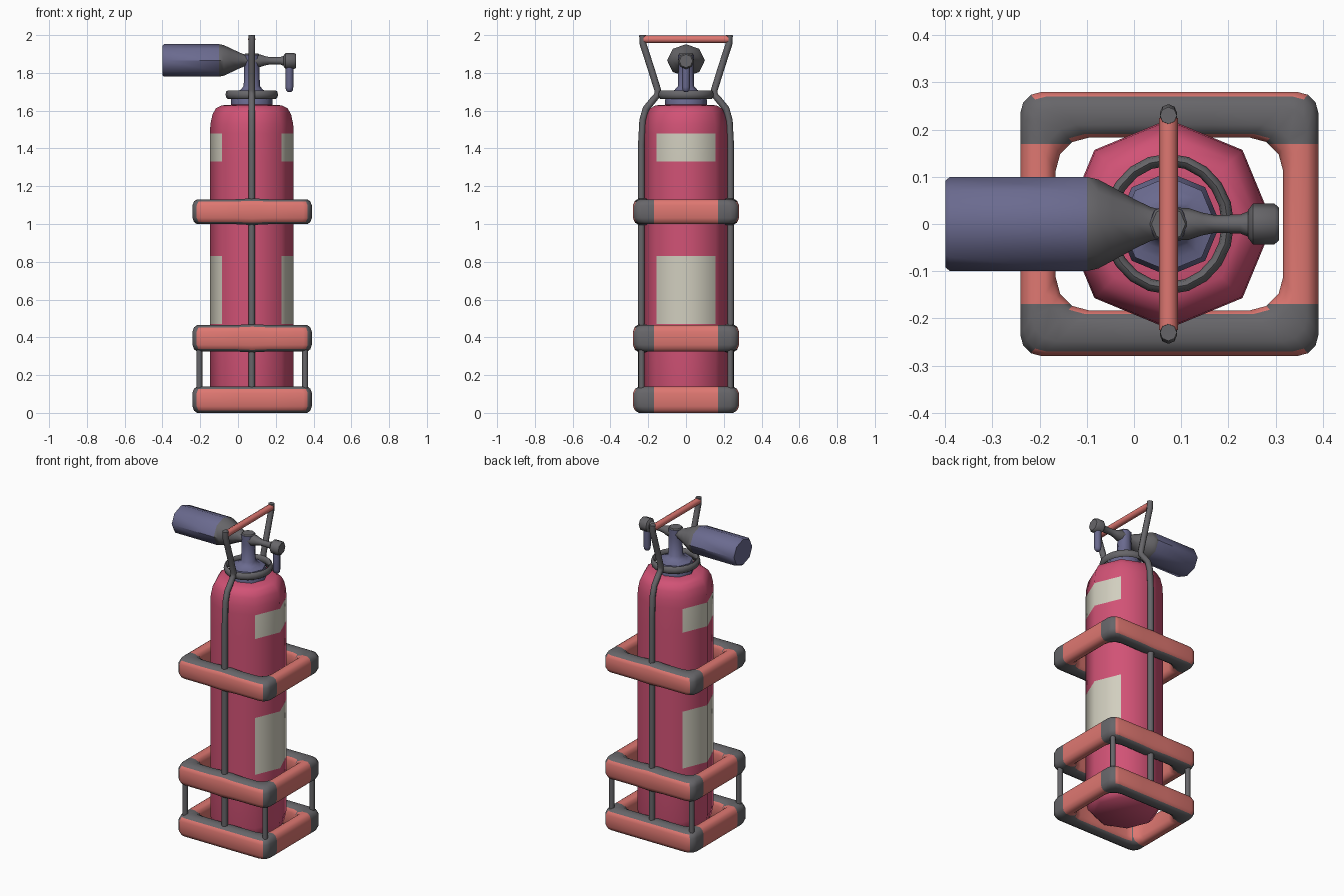
import bpy, bmesh, math
from mathutils import Vector, Matrix

if "Cube" in bpy.data.objects:
    bpy.data.objects.remove(bpy.data.objects["Cube"])

CX = 0.073  # axis of bottle and cage


def mat(name, rgb):
    m = bpy.data.materials.new(name)
    m.diffuse_color = (*rgb, 1)
    m.use_nodes = True
    m.node_tree.nodes["Principled BSDF"].inputs["Base Color"].default_value = m.diffuse_color
    return m


PINK = mat("pink_red", (0.64, 0.085, 0.18))
CORAL = mat("coral", (0.73, 0.185, 0.165))
GRAY = mat("dark_gray", (0.135, 0.132, 0.142))
VIOLET = mat("slate_violet", (0.145, 0.145, 0.275))
CREAM = mat("cream", (0.64, 0.62, 0.52))


def shade(o, angle):
    bpy.ops.object.select_all(action='DESELECT')
    o.select_set(True)
    bpy.context.view_layer.objects.active = o
    bpy.ops.object.shade_smooth_by_angle(angle=math.radians(angle))


def finish(name, bm, mats, rule=None, angle=50):
    bmesh.ops.recalc_face_normals(bm, faces=bm.faces)
    bm.normal_update()
    if rule:
        for f in bm.faces:
            f.material_index = rule(f.calc_center_median(), f.normal)
    me = bpy.data.meshes.new(name)
    bm.to_mesh(me)
    bm.free()
    o = bpy.data.objects.new(name, me)
    bpy.context.collection.objects.link(o)
    for m in mats:
        me.materials.append(m)
    shade(o, angle)
    return o


def bridge(bm, rings, closed=False):
    n = len(rings[0])
    pairs = list(zip(rings, rings[1:])) + ([(rings[-1], rings[0])] if closed else [])
    for a, b in pairs:
        for i in range(n):
            bm.faces.new((a[i], a[(i + 1) % n], b[(i + 1) % n], b[i]))
    if not closed:
        bm.faces.new(rings[0])
        bm.faces.new(rings[-1])


def lathe(name, profile, mats, loc=(CX, 0, 0), sides=8, along_x=False, squash=1, rule=None, angle=50):
    """Turn (radius, position) pairs about z, or about x when along_x."""
    bm = bmesh.new()
    rings = []
    for r, t in profile:
        ring = []
        for i in range(sides):
            a = 2 * math.pi * i / sides
            c, s = r * math.cos(a), r * math.sin(a)
            p = Vector((t, c, s * squash)) if along_x else Vector((c, s, t))
            ring.append(bm.verts.new(p + Vector(loc)))
        rings.append(ring)
    bridge(bm, rings)
    return finish(name, bm, mats, rule, angle)


def tube(name, pts, r, m, sides=2):
    cu = bpy.data.curves.new(name, 'CURVE')
    cu.dimensions = '3D'
    cu.bevel_depth = r
    cu.bevel_resolution = sides
    cu.use_fill_caps = True
    sp = cu.splines.new('POLY')
    sp.points.add(len(pts) - 1)
    for q, p in zip(sp.points, pts):
        q.co = (*p, 1)
    o = bpy.data.objects.new(name, cu)
    bpy.context.collection.objects.link(o)
    cu.materials.append(m)
    bpy.ops.object.select_all(action='DESELECT')
    o.select_set(True)
    bpy.context.view_layer.objects.active = o
    bpy.ops.object.convert(target='MESH')
    shade(bpy.context.view_layer.objects.active, 50)


def rounded_rect(hx, hy, r):
    """Loop of points; the long bars get extra points around the middle."""
    pts = []
    for k, (sx, sy) in enumerate(((1, 1), (-1, 1), (-1, -1), (1, -1))):
        for j in range(4):
            a = math.radians(90 * k + 30 * j)
            pts.append((sx * (hx - r) + r * math.cos(a), sy * (hy - r) + r * math.sin(a)))
        if k % 2 == 0:
            pts += [(sx * 0.09, sy * hy), (0, sy * hy), (-sx * 0.09, sy * hy)]
    return pts


# Bumper frames: padded rectangular loops, gray over the corners and long bar tops
SECTION = [(0, .5), (.08, .82), (.28, 1), (.68, 1), (.9, .82), (1, .5)]
SECTION += [(u, -v) for u, v in reversed(SECTION)]


def bumper(name, zc, hz):
    bm = bmesh.new()
    outer, inner = rounded_rect(.316, .28, .045), rounded_rect(.241, .183, .07)
    rings = []
    for (ox, oy), (ix, iy) in zip(outer, inner):
        k = 1.07 if abs(ox) < .01 and zc > .1 else 1
        rings.append([bm.verts.new((CX + .002 + ix + (ox - ix) * u, iy + (oy - iy) * u, zc + v * hz * k))
                      for u, v in SECTION])
    bridge(bm, rings, closed=True)
    for y in (-.17, .17):
        bmesh.ops.bisect_plane(bm, geom=bm.verts[:] + bm.edges[:] + bm.faces[:],
                               plane_co=(0, y, 0), plane_no=(0, 1, 0))

    def rule(c, n):
        return 1 if abs(c.y) > .17 and abs(n.y) < .72 else 0
    finish(name, bm, [CORAL, GRAY], rule, 60)


bumper("bottom_bumper", .07, .07)
bumper("lower_bumper", .395, .07)
bumper("upper_bumper", 1.065, .066)

# Bottle with side labels
def label(c, n):
    side = abs(c.x - CX) > abs(c.y)
    return 1 if side and (.47 < c.z < .83 or 1.33 < c.z < 1.48) else 0


lathe("bottle", [(.18, .04), (.21, .07), (.222, .13), (.222, .47), (.222, .83), (.222, 1.33), (.222, 1.48),
                 (.219, 1.53), (.208, 1.58), (.19, 1.612), (.16, 1.628), (.1, 1.632)],
      [PINK, CREAM], rule=label)

# Valve neck and stem
lathe("valve_neck", [(.11, 1.62), (.11, 1.66), (.10, 1.68), (.10, 1.695), (.08, 1.70), (.06, 1.71),
                     (.043, 1.73), (.04, 1.84), (.042, 1.895)], [VIOLET])
lathe("stem_cap", [(.042, 1.893), (.036, 1.902)], [GRAY])

# Collar ring joining the two poles
bm = bmesh.new()
rings = []
for i in range(20):
    a = 2 * math.pi * i / 20
    rings.append([bm.verts.new((CX + (.126 + .013 * math.cos(b)) * math.cos(a),
                                (.136 + .013 * math.cos(b)) * math.sin(a), 1.685 + .023 * math.sin(b)))
                  for b in [2 * math.pi * j / 8 for j in range(8)]])
bridge(bm, rings, closed=True)
finish("collar_ring", bm, [GRAY])

# Side poles, corner posts and carry handle
POLE = [(.236, .05), (.236, 1.25), (.236, 1.42), (.229, 1.55), (.212, 1.61), (.175, 1.655), (.15, 1.685),
        (.15, 1.71), (.178, 1.80), (.21, 1.90), (.228, 1.955), (.23, 2.0)]
for side, s in (("front", -1), ("back", 1)):
    tube(side + "_pole", [(CX, s * y, z) for y, z in POLE], .018, GRAY)
    for end, x in (("left", -.205), ("right", .355)):
        tube(f"{side}_{end}_post", [(x, s * .235, .08), (x, s * .235, .39)], .016, GRAY)
tube("carry_handle", [(CX, -.225, 1.978), (CX, .225, 1.978)], .02, CORAL)

# Discharge horn and its tapered connection
lathe("horn", [(.092, -.40), (.1, -.39), (.1, -.10), (.094, -.075), (.078, -.045), (.053, 0), (.036, .035), (.03, .06)],
      [VIOLET, GRAY], loc=(0, 0, 1.866), along_x=True, squash=.86, rule=lambda c, n: 1 if c.x > -.1 else 0)

# Operating arm, knob and hanging trigger
lathe("operating_arm", [(.035, .08), (.034, .115), (.024, .145), (.019, .17), (.02, .225), (.03, .25)],
      [GRAY], loc=(0, 0, 1.864), along_x=True)
lathe("arm_knob", [(.03, .242), (.043, .252), (.043, .298), (.035, .307)],
      [GRAY], loc=(0, 0, 1.863), along_x=True)
lathe("trigger", [(.01, 1.70), (.018, 1.708), (.021, 1.725), (.021, 1.84)], [VIOLET], loc=(.272, 0, 0))
